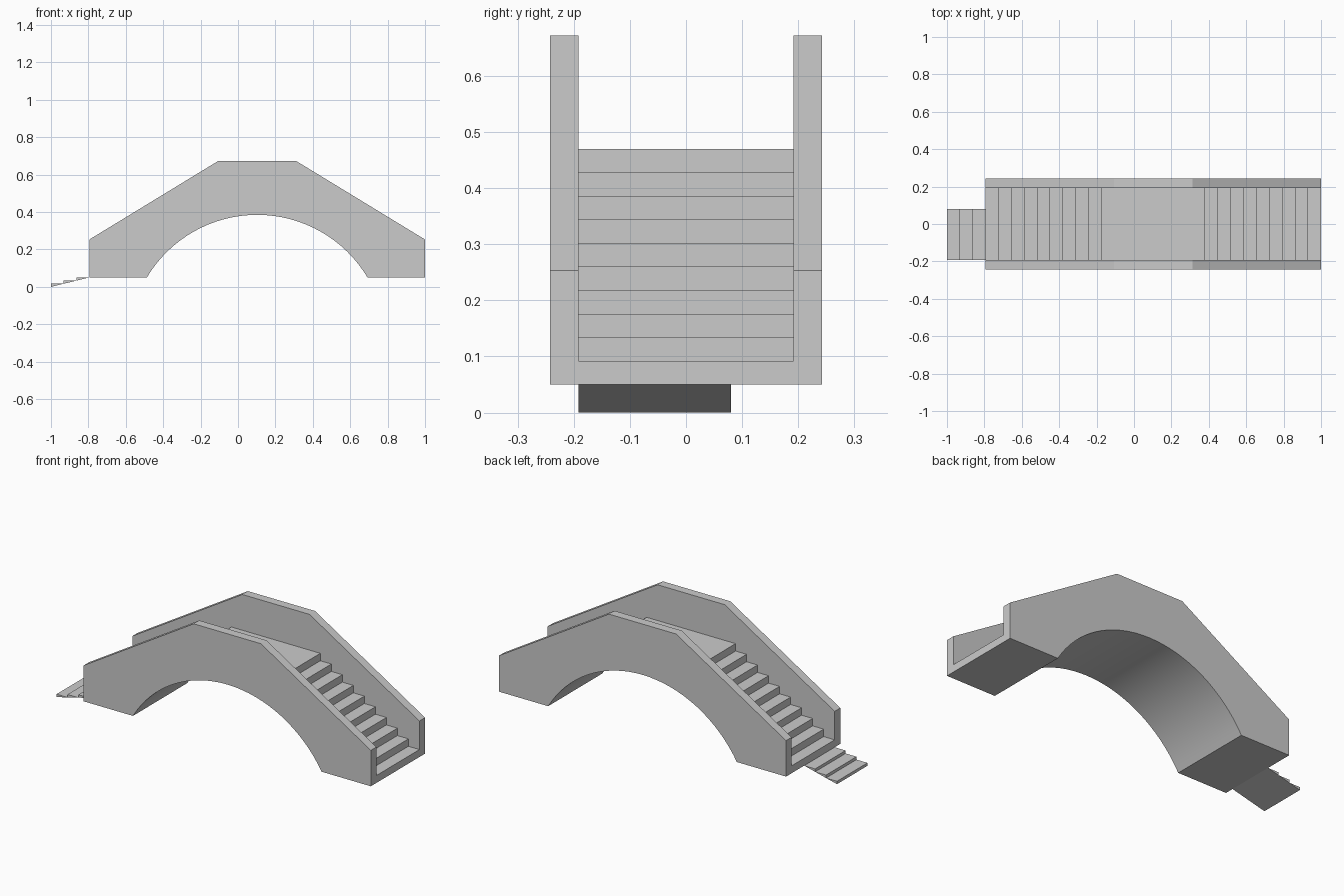
import bpy, bmesh, math

if "Cube" in bpy.data.objects:
    bpy.data.objects.remove(bpy.data.objects["Cube"])

STONE = (0.6, 0.6, 0.6, 1)
stone = bpy.data.materials.new("grey stone")
stone.use_nodes = True
stone.diffuse_color = STONE
stone.node_tree.nodes["Principled BSDF"].inputs["Base Color"].default_value = STONE


def extrude_profile(name, points, y0, y1):
    """Solid made from an (x, z) outline swept from y0 to y1."""
    bm = bmesh.new()
    face = bm.faces.new([bm.verts.new((x, y0, z)) for x, z in points])
    swept = bmesh.ops.extrude_face_region(bm, geom=[face])["geom"]
    bmesh.ops.translate(bm, vec=(0, y1 - y0, 0),
                        verts=[v for v in swept if isinstance(v, bmesh.types.BMVert)])
    bmesh.ops.recalc_face_normals(bm, faces=bm.faces)
    mesh = bpy.data.meshes.new(name)
    bm.to_mesh(mesh)
    bm.free()
    mesh.materials.append(stone)
    obj = bpy.data.objects.new(name, mesh)
    bpy.context.collection.objects.link(obj)
    return obj


MID, HALF = 0.1025, 0.8975      # bridge centre and half length in x
BASE, DECK = 0.05, 0.47         # underside and deck heights
OUTER, INNER = 0.242, 0.192     # half widths outside and between parapets


def mirrored(right):
    """Complete an outline about the bridge centre from its right half."""
    return [(MID + x, z) for x, z in right] + [(MID - x, z) for x, z in reversed(right)]


# Bridge body: parapet outline with a circular arch below
span, rise, segments = 0.59, 0.335, 32
radius = (span ** 2 + rise ** 2) / (2 * rise)
sweep = math.asin(span / radius)
outline = mirrored([(span, BASE), (HALF, BASE), (HALF, 0.253), (0.21, 0.672)])
for i in range(1, segments):
    a = -sweep + 2 * sweep * i / segments
    outline.append((MID + radius * math.sin(a),
                    BASE + rise - radius + radius * math.cos(a)))
bridge = extrude_profile("bridge_body", outline, -OUTER, OUTER)

# Stepped channel between the parapets, cut from the body
treads, deck_half = 9, 0.278
run = (HALF - deck_half) / treads
step = (DECK - BASE) / (treads + 1)
stairs = [(HALF + 0.1, 0.9), (HALF + 0.1, BASE + step)]
for i in range(1, treads + 1):
    x = HALF - i * run
    stairs += [(x, BASE + i * step), (x, BASE + (i + 1) * step)]
channel = extrude_profile("channel_cutter", mirrored(stairs), -INNER, INNER)
channel.hide_render = True

cut = bridge.modifiers.new("channel", 'BOOLEAN')
cut.operation = 'DIFFERENCE'
cut.solver = 'EXACT'
cut.object = channel
bpy.context.view_layer.objects.active = bridge
bridge.select_set(True)
bpy.ops.object.modifier_apply(modifier=cut.name)
bpy.data.objects.remove(channel)
bpy.ops.object.shade_smooth_by_angle(angle=math.radians(25))

# Shallow entry steps: wedges on a sloping underside
start, count = -1.0, 3
depth = (MID - HALF - start) / count
height = BASE / count
for i in range(count):
    x, z = start + i * depth, i * height
    extrude_profile(f"entry_step_{i + 1}",
                    [(x, z), (x + depth, z + height), (x, z + height)],
                    -INNER, 0.08)
